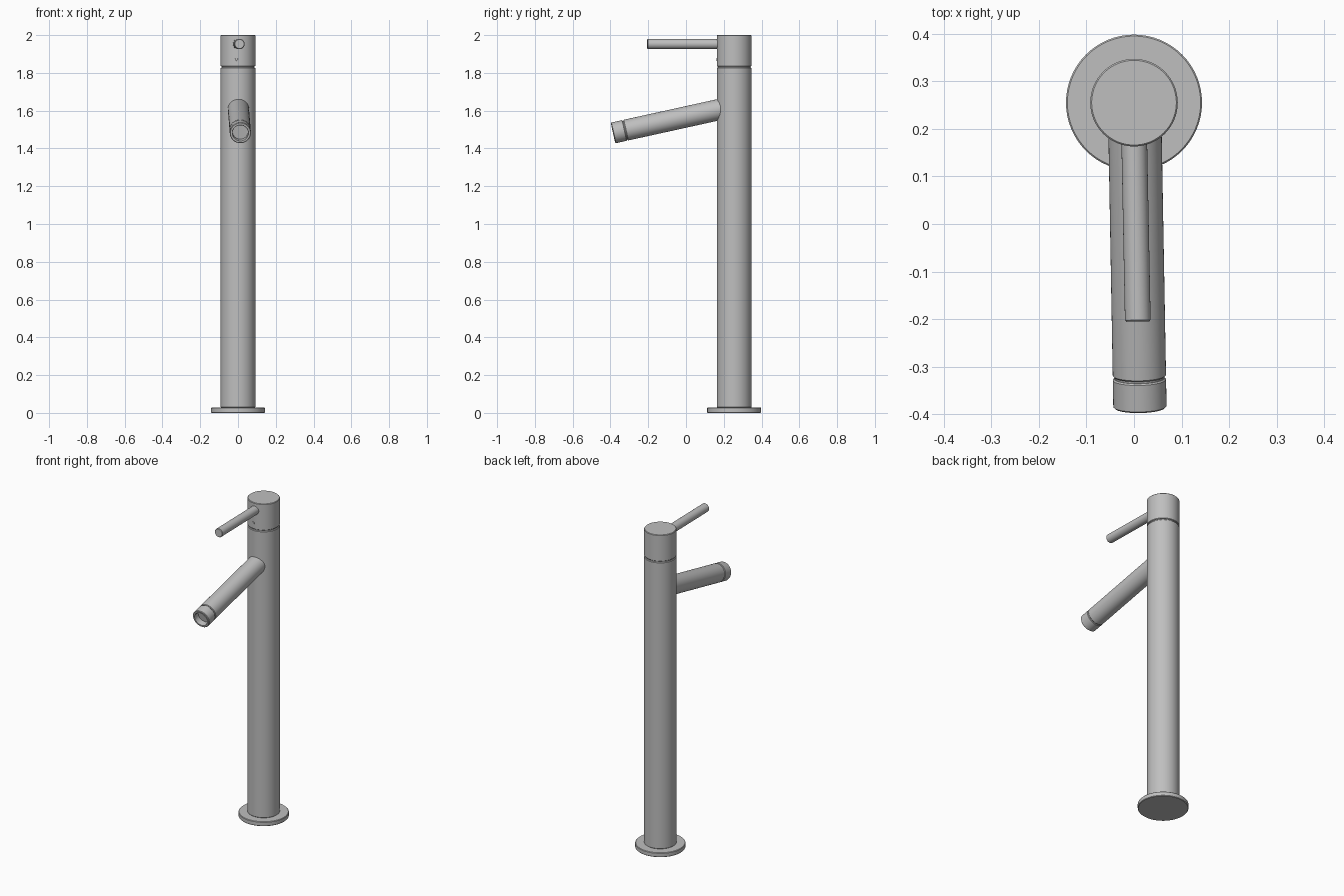
import bpy, bmesh, math
from mathutils import Vector, Matrix

cube = bpy.data.objects.get("Cube")
if cube:
    bpy.data.objects.remove(cube)

metal = bpy.data.materials.new("brushed_grey_metal")
metal.use_nodes = True
grey = (0.52, 0.52, 0.52, 1)
metal.diffuse_color = grey
metal.node_tree.nodes["Principled BSDF"].inputs["Base Color"].default_value = grey


def lathe(name, profile, start, direction=(0, 0, 1), sides=64):
    """Turn a (radius, distance) profile around an axis; closed at both ends on the axis."""
    bm = bmesh.new()
    verts = [bm.verts.new((r, 0, d)) for r, d in profile]
    edges = [bm.edges.new(pair) for pair in zip(verts, verts[1:])]
    bmesh.ops.spin(bm, geom=verts + edges, cent=(0, 0, 0), axis=(0, 0, 1),
                   angle=math.tau, steps=sides, use_duplicate=False)
    bmesh.ops.remove_doubles(bm, verts=bm.verts, dist=1e-5)
    bmesh.ops.recalc_face_normals(bm, faces=bm.faces)
    turn = Vector(direction).to_track_quat('Z', 'Y').to_matrix().to_4x4()
    bm.transform(Matrix.Translation(start) @ turn)
    mesh = bpy.data.meshes.new(name)
    bm.to_mesh(mesh)
    bm.free()
    mesh.materials.append(metal)
    obj = bpy.data.objects.new(name, mesh)
    bpy.context.collection.objects.link(obj)
    bpy.ops.object.select_all(action='DESELECT')
    obj.select_set(True)
    bpy.context.view_layer.objects.active = obj
    bpy.ops.object.shade_smooth_by_angle(angle=math.radians(30))
    return obj


def rod(radius, low, high, bevel=0.003):
    """Profile of a solid rod with slightly eased rims."""
    return [(0, low), (radius - bevel, low), (radius, low + bevel),
            (radius, high - bevel), (radius - bevel, high), (0, high)]


AXIS_Y = 0.255
R = 0.092
foot = (0, AXIS_Y, 0)

# Standing body: flange, column, recessed neck and turning cap
lathe("base_flange", rod(0.143, 0, 0.028), foot)
lathe("column", rod(R, 0.028, 1.828), foot)
lathe("cap_neck", rod(R - 0.006, 1.82, 1.84), foot)
lathe("handle_cap", rod(R, 1.834, 2.0), foot)

# Lever handle
lever_root = Vector((0, 0.2, 1.953))
lever_tip = Vector((0.008, -0.205, 1.953))
lever = lever_tip - lever_root
lathe("lever", rod(0.027, 0, lever.length), lever_root, lever, 32)

# Sloping spout with a separate hollow outlet ring
spout_root = Vector((0.002, 0.2, 1.611))
spout_tip = Vector((0.0125, -0.386, 1.482))
spout = spout_tip - spout_root
length = spout.length
joint = length - 0.065
lathe("spout", rod(0.056, 0, joint - 0.002), spout_root, spout)
lathe("outlet_neck", rod(0.051, joint - 0.01, joint + 0.01), spout_root, spout)
outlet = [(0, joint + 0.002), (0.053, joint + 0.002), (0.056, joint + 0.005),
          (0.056, length - 0.003), (0.053, length), (0.043, length),
          (0.041, length - 0.003), (0.041, length - 0.035), (0, length - 0.035)]
lathe("outlet_ring", outlet, spout_root, spout)

# Small grub screw on the front of the cap
lathe("grub_screw", rod(0.008, 0, 0.006, 0.001),
      (-0.008, AXIS_Y - R + 0.004, 1.872), (0, -1, 0), 16)
